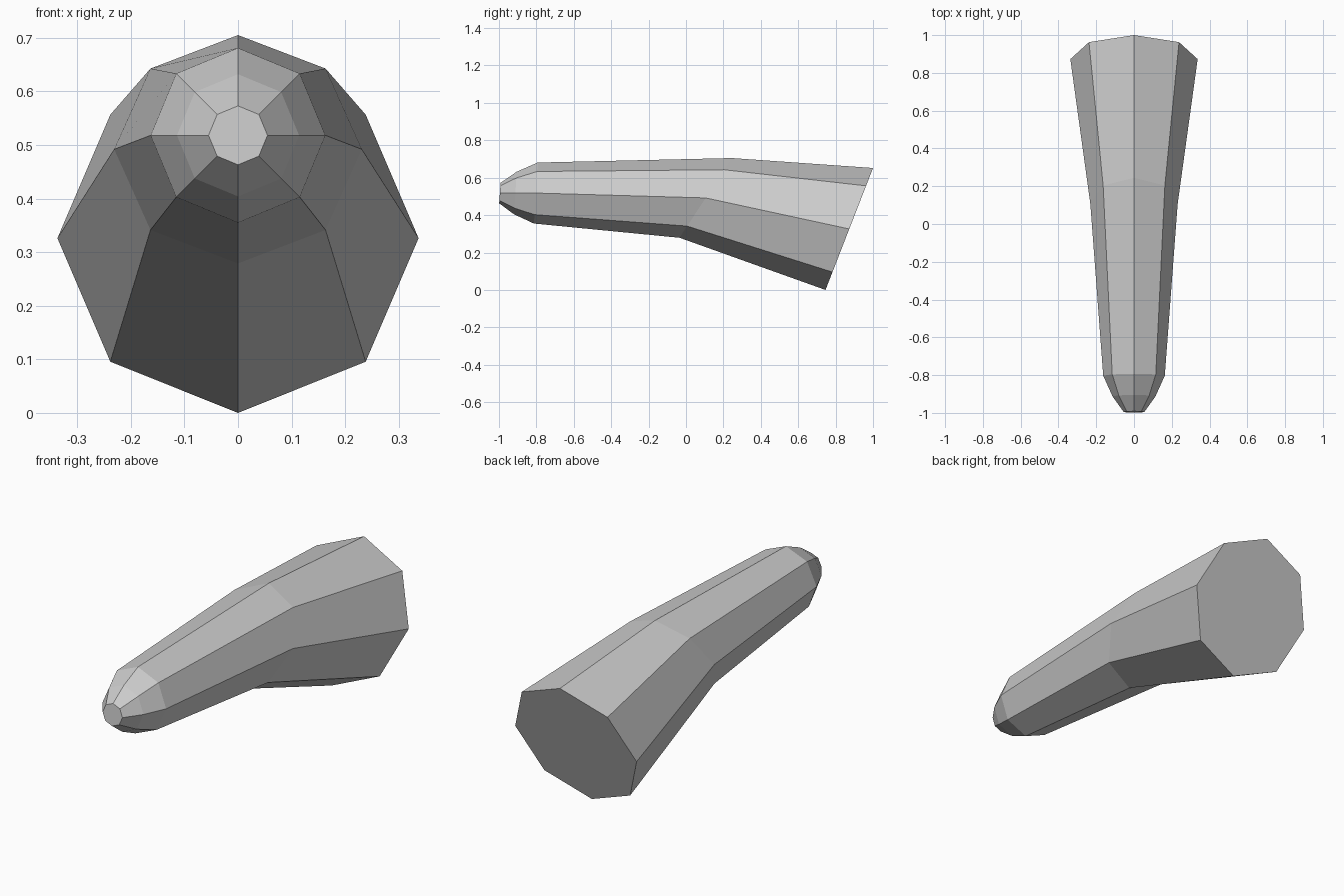
import bpy, bmesh
from math import sin, cos, pi

cube = bpy.data.objects.get("Cube")
if cube:
    bpy.data.objects.remove(cube, do_unlink=True)

SIDES = 8

# One flat grey for the whole body
grey = bpy.data.materials.new("light_grey")
grey.use_nodes = True
colour = (0.6, 0.6, 0.6, 1)
grey.diffuse_color = colour
grey.node_tree.nodes["Principled BSDF"].inputs["Base Color"].default_value = colour

# Cross-sections from tip to base: centre y, centre z, half width, half height, lean in y
sections = [
    (-0.995, 0.518, 0.055, 0.055, 0.004),
    (-0.912, 0.518, 0.114, 0.114, 0.007),
    (-0.803, 0.518, 0.163, 0.163, 0.01),
    (0.105, 0.492, 0.231, 0.213, 0.14),
    (0.873, 0.326, 0.337, 0.326, 0.127),
]

# Tapered octagonal body, lofted through the sections and capped at both ends
bm = bmesh.new()
rings = []
for y, z, width, height, lean in sections:
    ring = []
    for i in range(SIDES):
        a = 2 * pi * i / SIDES
        ring.append(bm.verts.new((width * cos(a), y + lean * sin(a), z + height * sin(a))))
    rings.append(ring)
for near, far in zip(rings, rings[1:]):
    for i in range(SIDES):
        j = (i + 1) % SIDES
        bm.faces.new((near[i], near[j], far[j], far[i]))
bm.faces.new(rings[0])
bm.faces.new(rings[-1])
bmesh.ops.recalc_face_normals(bm, faces=bm.faces)

mesh = bpy.data.meshes.new("tapered_body")
bm.to_mesh(mesh)
bm.free()
mesh.materials.append(grey)
body = bpy.data.objects.new("tapered_body", mesh)
bpy.context.collection.objects.link(body)
